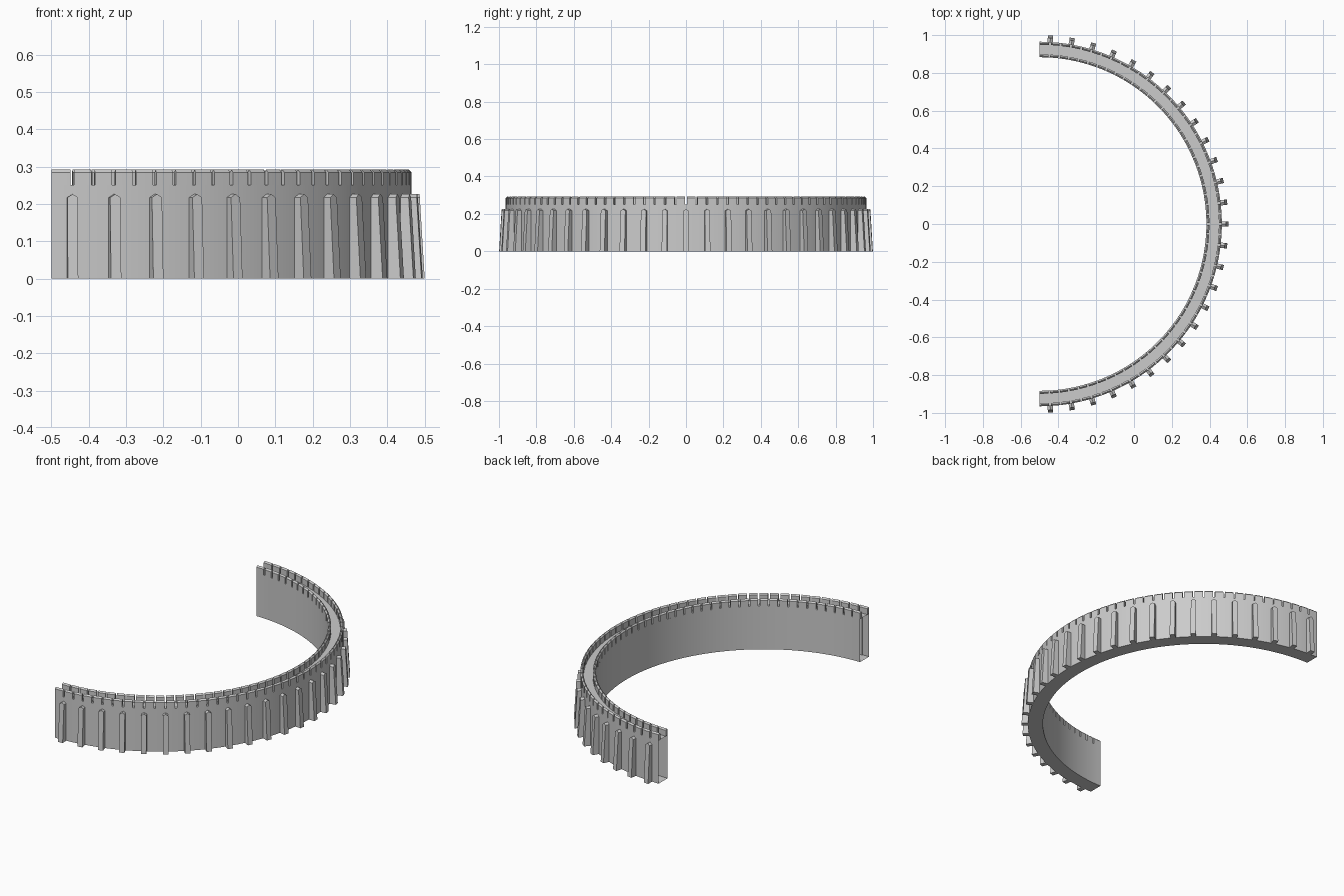
import bpy, bmesh, math

if "Cube" in bpy.data.objects:
    bpy.data.objects.remove(bpy.data.objects["Cube"])

CX = -0.5                      # centre of the half ring
R_IN, R_OUT = 0.883, 0.965     # wall faces
Z_WALK, Z_EAVE, Z_TOP = 0.25, 0.284, 0.292
BAYS = 27                      # buttresses; two merlons per bay
STEP = math.pi / (BAYS * 2)


def point(r, a, z):
    return (CX + r * math.cos(a), r * math.sin(a), z)


def sweep(bm, profile, angles, caps):
    """Sweep a closed (radius, z) profile through the given angles."""
    rings = [[bm.verts.new(point(r, a, z)) for r, z in profile] for a in angles]
    n = len(profile)
    for p, q in zip(rings, rings[1:]):
        for i in range(n):
            j = (i + 1) % n
            bm.faces.new((p[i], p[j], q[j], q[i]))
    if caps:
        bm.faces.new(rings[0][::-1])
        bm.faces.new(rings[-1])


def finish(bm, name):
    bmesh.ops.recalc_face_normals(bm, faces=bm.faces)
    mesh = bpy.data.meshes.new(name)
    bm.to_mesh(mesh)
    bm.free()
    obj = bpy.data.objects.new(name, mesh)
    bpy.context.collection.objects.link(obj)
    bpy.ops.object.select_all(action='DESELECT')
    obj.select_set(True)
    bpy.context.view_layer.objects.active = obj
    bpy.ops.object.shade_smooth_by_angle(angle=math.radians(20))
    return obj


# Hollow curved wall with walkway on top, open at both ends
bm = bmesh.new()
wall = [(R_IN, 0), (R_OUT, 0), (R_OUT, Z_WALK), (R_IN, Z_WALK)]
sweep(bm, wall, [-math.pi / 2 + i * STEP / 2 for i in range(BAYS * 4 + 1)], False)
finish(bm, "curved_wall")


# Two rows of merlons separated by narrow slots, with sloped caps
def parapet(name, r0, r1):
    bm = bmesh.new()
    mid = (r0 + r1) / 2
    profile = [(r0, Z_WALK), (r1, Z_WALK), (r1, Z_EAVE), (mid, Z_TOP), (r0, Z_EAVE)]
    half_slot = 0.005
    for i in range(BAYS * 2):
        a0 = -math.pi / 2 + i * STEP
        a1 = a0 + STEP
        if i > 0:
            a0 += half_slot
        if i < BAYS * 2 - 1:
            a1 -= half_slot
        sweep(bm, profile, [a0, (a0 + a1) / 2, a1], True)
    finish(bm, name)


parapet("outer_parapet", R_OUT - 0.016, R_OUT)
parapet("inner_parapet", R_IN, R_IN + 0.016)

# Tapered buttresses with small gabled tops
bm = bmesh.new()
W = 0.014
for i in range(BAYS):
    a = -math.pi / 2 + (2 * i + 1) * STEP
    c, s = math.cos(a), math.sin(a)
    outline = [(-W, 0), (W, 0), (W, 0.217), (0, 0.226), (-W, 0.217)]

    def place(r, t, z):
        return bm.verts.new((CX + r * c - t * s, r * s + t * c, z))

    back = [place(R_OUT - 0.004, t, z) for t, z in outline]
    front = [place(1.0 - 0.06 * z, t, z) for t, z in outline]
    bm.faces.new(back[::-1])
    bm.faces.new(front)
    for k in range(5):
        j = (k + 1) % 5
        bm.faces.new((back[k], back[j], front[j], front[k]))
finish(bm, "buttresses")
